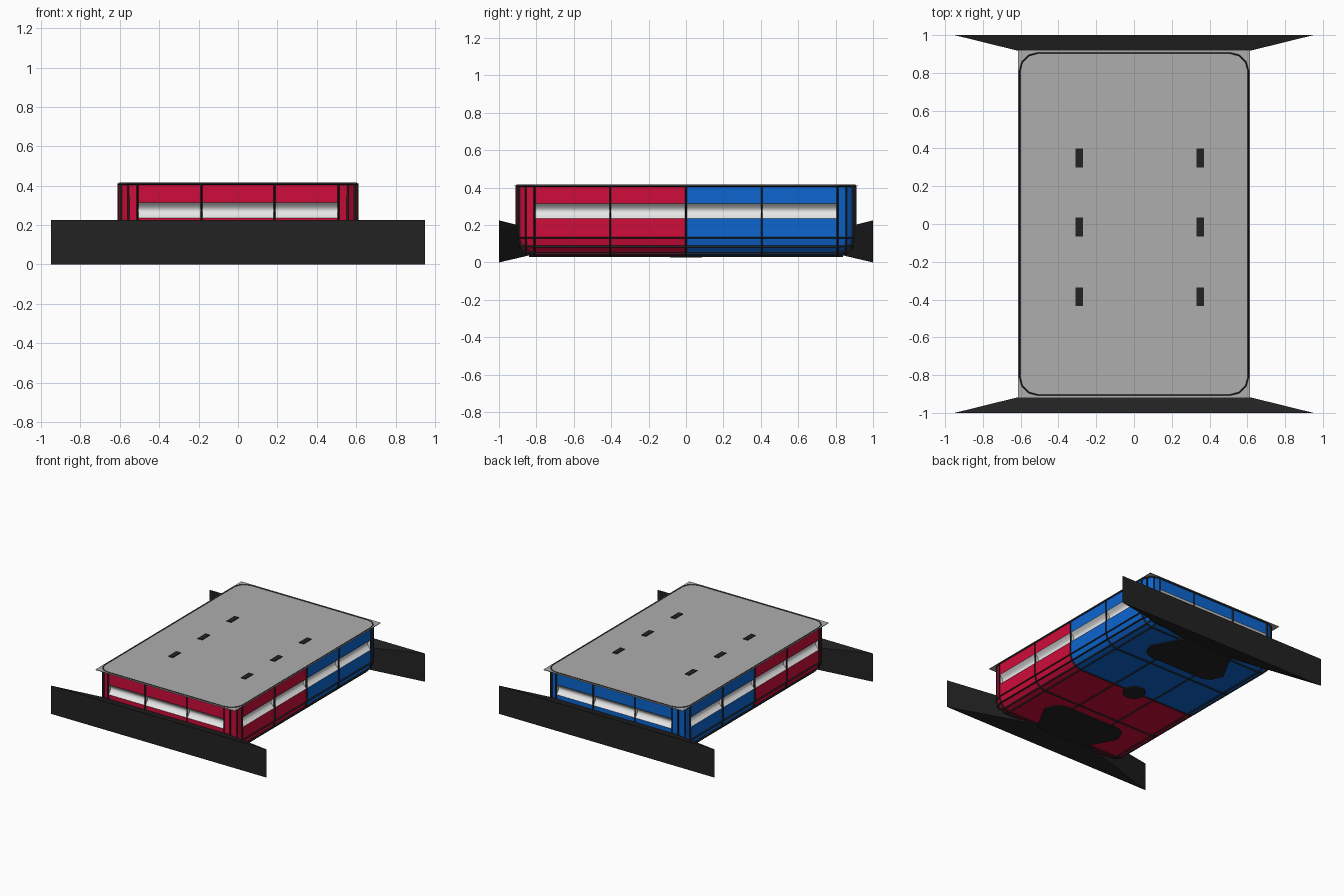
import bpy, bmesh, math
from mathutils import Vector

if "Cube" in bpy.data.objects:
    bpy.data.objects.remove(bpy.data.objects["Cube"])


def mat(name, rgb):
    m = bpy.data.materials.new(name)
    m.diffuse_color = (*rgb, 1)
    m.use_nodes = True
    m.node_tree.nodes["Principled BSDF"].inputs["Base Color"].default_value = m.diffuse_color
    return m


RED = mat("red", (0.62, 0.004, 0.042))
BLUE = mat("blue", (0.004, 0.13, 0.63))
BLACK = mat("black", (0.016, 0.016, 0.016))
SILVER = mat("silver", (0.80, 0.80, 0.80))
GREY = mat("grey", (0.42, 0.42, 0.42))

HX, HY, Z0, Z1, R = 0.605, 0.905, 0.037, 0.408, 0.095
WIN0, WIN1 = 0.235, 0.315
CUTS = ([-0.185, 0.185], [-0.405, 0, 0.405])


def add(name, bm, *mats):
    me = bpy.data.meshes.new(name)
    bm.to_mesh(me)
    bm.free()
    for m in mats:
        me.materials.append(m)
    ob = bpy.data.objects.new(name, me)
    bpy.context.collection.objects.link(ob)
    return ob


def box(name, center, size, m):
    bm = bmesh.new()
    bmesh.ops.create_cube(bm, size=1)
    bmesh.ops.scale(bm, vec=size, verts=bm.verts)
    bmesh.ops.translate(bm, vec=center, verts=bm.verts)
    return add(name, bm, m)


def prism(name, outline, z0, z1, m):
    bm = bmesh.new()
    f = bm.faces.new([bm.verts.new((x, y, z0)) for x, y in outline])
    ext = bmesh.ops.extrude_face_region(bm, geom=[f])["geom"]
    bmesh.ops.translate(bm, vec=(0, 0, z1 - z0),
                        verts=[v for v in ext if isinstance(v, bmesh.types.BMVert)])
    bmesh.ops.recalc_face_normals(bm, faces=bm.faces)
    return add(name, bm, m)


def cut(bm, co, no):
    bmesh.ops.bisect_plane(bm, geom=bm.verts[:] + bm.edges[:] + bm.faces[:],
                           dist=1e-5, plane_co=co, plane_no=no)


# Open tray with rounded vertical and bottom edges, divided into panels
bm = bmesh.new()
bmesh.ops.create_cube(bm, size=1)
bmesh.ops.scale(bm, vec=(2 * HX, 2 * HY, Z1 - Z0), verts=bm.verts)
bmesh.ops.translate(bm, vec=(0, 0, (Z0 + Z1) / 2), verts=bm.verts)
top_free = [e for e in bm.edges if min(v.co.z for v in e.verts) < Z1 - 0.01]
bmesh.ops.bevel(bm, geom=top_free, offset=R, offset_type='OFFSET', segments=3,
                profile=0.5, affect='EDGES')
bmesh.ops.delete(bm, geom=[f for f in bm.faces if f.normal.z > 0.9], context='FACES')
for axis in (0, 1):
    for c in CUTS[axis]:
        p = Vector((0, 0, 0))
        n = Vector((0, 0, 0))
        p[axis], n[axis] = c, 1
        cut(bm, p, n)

# Dark frame bars along every panel edge
frame = add("panel_frame", bm.copy(), BLACK)
w = frame.modifiers.new("bars", 'WIREFRAME')
w.thickness = 0.015
w.offset = 0
w.use_boundary = True
w.use_even_offset = False

# Red and blue panels with window openings
for z in (WIN0, WIN1):
    cut(bm, (0, 0, z), (0, 0, 1))
holes = []
for f in bm.faces:
    c = f.calc_center_median()
    f.material_index = 0 if c.y < 0 else 1
    if WIN0 < c.z < WIN1 and max(abs(f.normal.x), abs(f.normal.y)) > 0.999:
        holes.append(f)
bmesh.ops.delete(bm, geom=holes, context='FACES')
add("body_panels", bm, RED, BLUE)

# Concave silver windows, one per wall panel
bm = bmesh.new()
N = 8
for axis, half in ((0, HY), (1, HX)):
    lim = (HX, HY)[axis] - R
    stops = [-lim, *CUTS[axis], lim]
    for sign in (-1, 1):
        out = Vector((0, sign, 0)) if axis == 0 else Vector((sign, 0, 0))
        along = Vector((1, 0, 0)) if axis == 0 else Vector((0, 1, 0))
        for a, b in zip(stops, stops[1:]):
            rows = []
            for i in range(N + 1):
                t = i / N
                base = out * (half - 0.03 * math.sin(math.pi * t))
                base.z = WIN0 + (WIN1 - WIN0) * t
                rows.append([bm.verts.new(base + along * s) for s in (a, b)])
            for r, q in zip(rows, rows[1:]):
                f = bm.faces.new((r[0], r[1], q[1], q[0]))
                f.normal_update()
                f.smooth = True
                if f.normal.dot(out) < 0:
                    f.normal_flip()
            for k in (0, 1):
                bm.faces.new([bm.verts.new(r[k].co) for r in rows])
add("windows", bm, SILVER)

# Thin lid and its six slots
box("lid", (0, 0, Z1 + 0.002), (1.23, 1.84, 0.004), GREY)
for x in (-0.29, 0.35):
    for y in (-0.385, -0.015, 0.35):
        box("lid_slot", (x, y, Z1 + 0.005), (0.04, 0.1, 0.008), BLACK)

# Flared end bumpers and the mounting plates below them
for s, label in ((-1, "front"), (1, "back")):
    bm = bmesh.new()
    rings = []
    for y, hw, za, zb in ((1, 0.95, 0, 0.225), (0.82, 0.22, 0.042, 0.18)):
        rings.append([bm.verts.new((x, s * y, z)) for x, z in
                      ((-hw, za), (hw, za), (hw, zb), (-hw, zb))])
    for r in rings:
        bm.faces.new(r)
    for i in range(4):
        j = (i + 1) % 4
        bm.faces.new((rings[0][i], rings[0][j], rings[1][j], rings[1][i]))
    bmesh.ops.recalc_face_normals(bm, faces=bm.faces)
    add(label + "_bumper", bm, BLACK)
    half = [(0.25, 0.48), (0.31, 0.51), (0.35, 0.6), (0.22, 0.84)]
    pts = half + [(-x, y) for x, y in reversed(half)]
    prism(label + "_mount", [(x, s * y) for x, y in pts], 0.028, 0.06, BLACK)

# Round hub under the floor
prism("floor_hub", [(0.085 * math.cos(i * math.pi / 8), 0.085 * math.sin(i * math.pi / 8))
                    for i in range(16)], 0.027, 0.06, BLACK)
